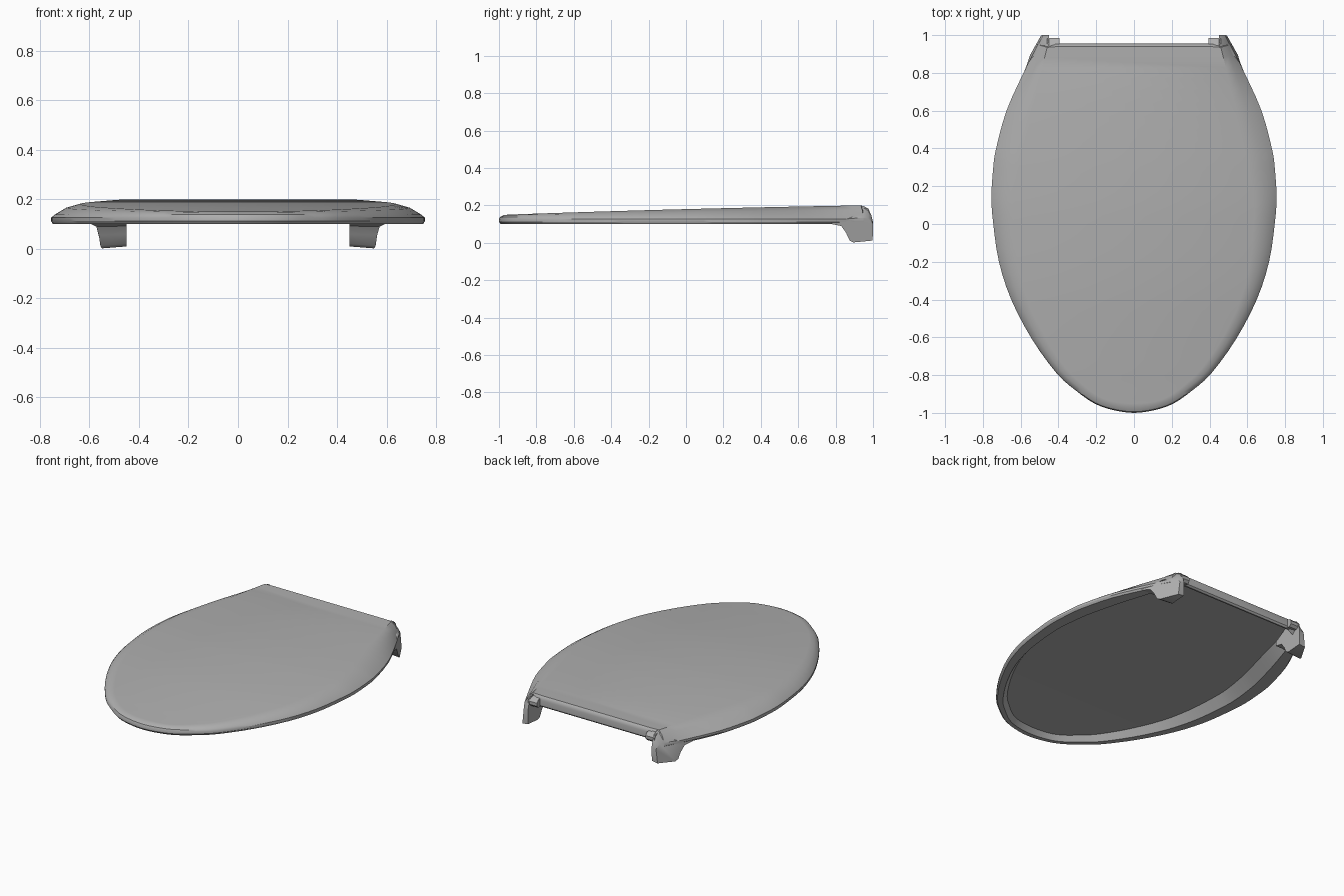
import bpy
import math
from mathutils import Vector

cube = bpy.data.objects.get("Cube")
if cube:
    bpy.data.objects.remove(cube, do_unlink=True)

grey = bpy.data.materials.new("light_grey")
grey.use_nodes = True
COLOUR = (0.43, 0.43, 0.43, 1)
grey.diffuse_color = COLOUR
grey.node_tree.nodes["Principled BSDF"].inputs["Base Color"].default_value = COLOUR


def make_object(name, verts, faces, angle=32):
    mesh = bpy.data.meshes.new(name)
    mesh.from_pydata(verts, [], faces)
    mesh.materials.append(grey)
    obj = bpy.data.objects.new(name, mesh)
    bpy.context.collection.objects.link(obj)
    bpy.ops.object.select_all(action='DESELECT')
    obj.select_set(True)
    bpy.context.view_layer.objects.active = obj
    # Consistent outward normals
    bpy.ops.object.mode_set(mode='EDIT')
    bpy.ops.mesh.select_all(action='SELECT')
    bpy.ops.mesh.normals_make_consistent(inside=False)
    bpy.ops.object.mode_set(mode='OBJECT')
    bpy.ops.object.shade_smooth_by_angle(angle=math.radians(angle))
    return obj


def smooth_path(points, steps=3):
    """Catmull-Rom curve from the front tip to the back, then the back corner."""
    pts = [Vector(p) for p in points[:-1]]
    first = Vector((-pts[1].x, pts[1].y))
    ext = [first] + pts + [pts[-1] * 2 - pts[-2]]
    out = []
    for a, b, c, d in zip(ext, ext[1:], ext[2:], ext[3:]):
        for s in range(steps):
            t = s / steps
            out.append(0.5 * (2 * b + (c - a) * t + (2 * a - 5 * b + 4 * c - d) * t ** 2
                              + (3 * b - a - 3 * c + d) * t ** 3))
    return out + [pts[-1], Vector(points[-1])]


def top_height(y):
    return 0.18 + 0.026 * y - 0.005 * y * y


# Right half of the lid's rim and of its raised top panel, front to back
rim = smooth_path([(0, -1), (.11, -.985), (.21, -.95), (.31, -.88), (.41, -.79),
                   (.54, -.61), (.65, -.4), (.715, -.2), (.745, 0), (.755, .14),
                   (.745, .3), (.73, .4), (.675, .6), (.585, .8), (.51, .95), (.42, .955)])
panel = smooth_path([(0, -.95), (.11, -.94), (.19, -.91), (.27, -.85), (.36, -.765),
                     (.47, -.6), (.565, -.4), (.615, -.2), (.635, 0), (.635, .12),
                     (.615, .27), (.595, .37), (.545, .57), (.5, .77), (.46, .935), (.4, .94)])


def ring(blend, height, back_height, scale=1.0):
    """Closed loop between panel (0) and rim (1); height is a function of y."""
    half = []
    for i, (p, r) in enumerate(zip(panel, rim)):
        q = p.lerp(r, blend) * scale
        z = back_height if i == len(rim) - 1 else height(q.y)
        half.append((q.x, q.y, z))
    return half + [(-x, y, z) for x, y, z in reversed(half[1:])]


# Lid: stacked loops from top panel, over the rim, to the recessed underside
rings = [
    ring(0, top_height, top_height(.94)),
    ring(.5, lambda y: top_height(y) * .55 + .065, .193),
    ring(.88, lambda y: .138, .185),
    ring(1, lambda y: .126, .175),
    ring(1, lambda y: .112, .14),
    ring(1, lambda y: .1, .13, .99),
    ring(.4, lambda y: .1, .13, .99),
    ring(0, lambda y: top_height(y) - .02, top_height(.94) - .02, .985),
]
n = len(rings[0])
verts = [v for loop in rings for v in loop]
faces = []
for k in range(len(rings) - 1):
    for i in range(n):
        j = (i + 1) % n
        faces.append((k * n + i, k * n + j, k * n + n + j, k * n + n + i))
for base in (0, (len(rings) - 1) * n):
    faces.append((base, base + 1, base + n - 1))
    for i in range(1, n // 2):
        faces.append((base + i, base + i + 1, base + n - i - 1, base + n - i))
make_object("lid", verts, faces)

# Hinge legs: (y, inner z, outer x, outer z) around the side profile
leg = [(.78, .13, .592, .118), (.78, .102, .592, .1), (.83, .092, .572, .09),
       (.855, .06, .562, .055), (.875, .02, .556, .012), (.895, .01, .55, .002),
       (.998, .018, .492, .012), (1, .11, .482, .1), (.99, .15, .486, .12),
       (.975, .182, .494, .13), (.95, .197, .508, .134), (.88, .19, .545, .13)]
# Small pivot arm joining each leg to the back edge: (y, z)
arm = [(.93, .135), (.97, .13), (.985, .145), (.985, .165), (.97, .182), (.93, .19)]


def prism(name, inner, outer):
    count = len(inner)
    sides = [(i, (i + 1) % count, (i + 1) % count + count, i + count) for i in range(count)]
    caps = [tuple(range(count)), tuple(range(count, 2 * count))]
    return make_object(name, inner + outer, sides + caps, 40)


for side, label in ((1, "left"), (-1, "right")):
    prism(label + "_hinge_leg",
          [(side * .45, y, z) for y, z, _, _ in leg],
          [(side * x, y, z) for y, _, x, z in leg])
    prism(label + "_pivot_arm",
          [(side * .395, y, z) for y, z in arm],
          [(side * .46, y, z) for y, z in arm])
